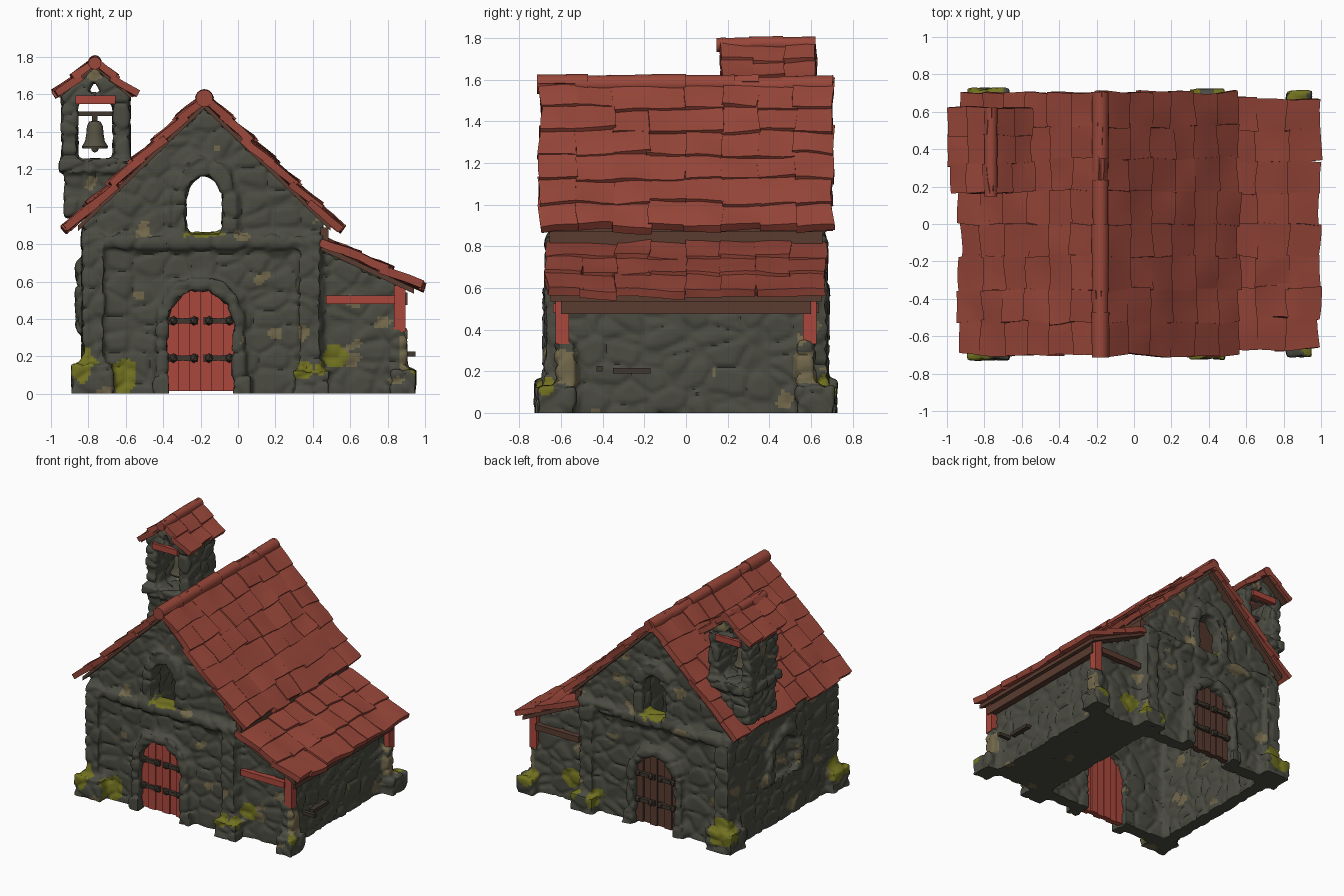
import bpy, bmesh, math, random
from mathutils import Matrix, Vector, noise

if "Cube" in bpy.data.objects:
    bpy.data.objects.remove(bpy.data.objects["Cube"])

random.seed(4)

def mat(name, r, g, b):
    m = bpy.data.materials.new(name)
    m.diffuse_color = (r, g, b, 1)
    m.use_nodes = True
    m.node_tree.nodes["Principled BSDF"].inputs["Base Color"].default_value = m.diffuse_color
    return m

STONE = mat("grey_stone", 0.070, 0.071, 0.054)
PALE = mat("pale_stone", 0.165, 0.135, 0.070)
MOSS = mat("moss", 0.165, 0.165, 0.015)
TILE = mat("roof_red", 0.320, 0.063, 0.042)
RED = mat("red_wood", 0.400, 0.064, 0.045)
BROWN = mat("brown_wood", 0.100, 0.045, 0.030)
IRON = mat("dark_iron", 0.050, 0.038, 0.028)
BRONZE = mat("bell_bronze", 0.090, 0.080, 0.052)
CX = -0.18  # centre line of the main house
# moss patches: x, y, z, radius
PATCHES = [(-.85, -.69, .16, .09), (-.62, -.64, .10, .09), (.52, -.6, .20, .06), (.35, -.71, .13, .05),
           (-.80, .70, .15, .11), (-.85, -.60, .15, .07), (.55, .6, .18, .07), (.30, .69, .12, .07),
           (.46, -.68, .13, .05), (.46, .68, .13, .05), (.86, .69, .13, .07), (.94, -.66, .13, .04)]

# ---------- helpers ----------
def prism(bm, pts, a, b, axis='y'):
    """Extrude a 2D outline from a to b along the y or x axis."""
    place = (lambda p, d: (p[0], d, p[1])) if axis == 'y' else (lambda p, d: (d, p[0], p[1]))
    lo = [bm.verts.new(place(p, a)) for p in pts]
    hi = [bm.verts.new(place(p, b)) for p in pts]
    bm.faces.new(lo)
    bm.faces.new(hi[::-1])
    for i in range(len(pts)):
        j = (i + 1) % len(pts)
        bm.faces.new((lo[i], hi[i], hi[j], lo[j]))

def box(bm, x0, x1, y0, y1, z0, z1):
    prism(bm, [(x0, z0), (x1, z0), (x1, z1), (x0, z1)], y0, y1)

def arch(cx, half, z0, spring, top, n=12):
    arc = [(cx + half * math.cos(math.pi * i / n),
            spring + (top - spring) * math.sin(math.pi * i / n)) for i in range(n + 1)]
    return [(cx + half, z0)] + arc + [(cx - half, z0)]

def make(name, bm, material, angle=35):
    bmesh.ops.recalc_face_normals(bm, faces=bm.faces)
    me = bpy.data.meshes.new(name)
    bm.to_mesh(me)
    bm.free()
    ob = bpy.data.objects.new(name, me)
    bpy.context.collection.objects.link(ob)
    me.materials.append(material)
    finish(me, angle)
    return ob

def finish(me, angle):
    me.polygons.foreach_set("use_smooth", [True] * len(me.polygons))
    me.set_sharp_from_angle(angle=math.radians(angle))

def cells(co, scale):
    """Nearest stone centre and distance to the joint for irregular masonry."""
    p = Vector((co.x, co.y, co.z * 1.3)) * scale
    p += 0.2 * noise.noise_vector(p * 0.8)
    d, c = noise.voronoi(p)
    return d[1] - d[0], c[0]

def stone_colour(c, nz, scale):
    """0 grey, 1 pale, 2 moss."""
    if abs(c.x - CX) < 0.11 and 0.82 < c.z < 0.9 and nz > 0.5:
        return 2                                             # window sills
    wob = 0.03 * noise.noise(c * 14)
    if any((c - Vector(p[:3])).length < p[3] + wob for p in PATCHES):
        return 2
    if c.x > .865 and abs(c.y) > .5 and .14 < c.z + wob < .30:
        return 1                                             # post plinths
    _, cell = cells(c, scale * 1.6)
    pick = (math.sin(cell.dot(Vector((12.99, 78.23, 37.72)))) * 43758.5) % 1
    return 1 if pick > 0.965 else 0

def masonry(ob, voxel, cutter=None, scale=7.0):
    """Fuse the parts, cut the openings, then raise individual stones."""
    for i in range(2 if cutter else 1):
        r = ob.modifiers.new("fuse", 'REMESH')
        r.mode, r.voxel_size = 'VOXEL', voxel
        if cutter and i == 0:
            c = ob.modifiers.new("openings", 'BOOLEAN')
            c.object, c.operation, c.solver = cutter, 'DIFFERENCE', 'EXACT'
    s = ob.modifiers.new("soften", 'SMOOTH')
    s.factor, s.iterations = 0.5, 2
    dg = bpy.context.evaluated_depsgraph_get()
    me = bpy.data.meshes.new_from_object(ob.evaluated_get(dg))
    ob.modifiers.clear()
    ob.data = me
    me.materials.clear()
    for m in (STONE, PALE, MOSS):
        me.materials.append(m)
    normals = [v.normal.copy() for v in me.vertices]
    for v, n in zip(me.vertices, normals):
        t = min(1.0, cells(v.co, scale)[0] / 0.24)
        off = 0.014 * t * t * (3 - 2 * t) - 0.008 + 0.007 * noise.noise(v.co * 7)
        v.co += n * off
        v.co.z = 0.0 if v.co.z < 0.012 else v.co.z
    for f in me.polygons:
        f.material_index = stone_colour(f.center, f.normal.z, scale)
    finish(me, 60)

def slope(bm, top, end, y0, y1, rows, cols, thick=0.04, lift=0.020):
    """Overlapping hand-made tiles running down from top to end (x, z)."""
    a, b = Vector((top[0], 0, top[1])), Vector((end[0], 0, end[1]))
    u = (b - a).normalized()
    w = Vector((-u.z, 0, u.x)) if u.x > 0 else Vector((u.z, 0, -u.x))
    frame = Matrix((u, Vector((0, 1, 0)), w)).transposed().to_4x4()
    step, wid = (b - a).length / rows, (y1 - y0) / cols
    for r in range(rows):
        for c in range(cols):
            ln = step * 1.3
            p = a + u * (step * (r + 0.40) + random.uniform(-.014, .014)) + w * (lift + random.uniform(-.005, .005))
            p.y = y0 + wid * (c + 0.5)
            bmesh.ops.create_cube(bm, size=1, matrix=Matrix.Translation(p) @ frame
                @ Matrix.Rotation(-0.018 / ln, 4, 'Y') @ Matrix.Rotation(random.uniform(-.07, .07), 4, 'Z')
                @ Matrix.Rotation(random.uniform(-.06, .06), 4, 'X')
                @ Matrix.Diagonal((ln, wid * random.uniform(1.0, 1.08), thick, 1)))

def ridge(bm, x, z, radius, y0, y1, count):
    seg = (y1 - y0) / count
    for i in range(count):
        m = Matrix.Translation((x, y0 + seg * (i + .5), z + random.uniform(-.006, .006))) @ Matrix.Rotation(math.pi / 2, 4, 'X')
        r = radius * random.uniform(.93, 1.05)
        bmesh.ops.create_cone(bm, cap_ends=True, segments=14, radius1=r, radius2=r * .94, depth=seg * 1.04, matrix=m)

def sheet(bm, p, q, y0, y1, t=0.03):
    prism(bm, [p, q, (q[0], q[1] - t), (p[0], p[1] - t)], y0, y1)

# ---------- cutter: doorways, gable windows, belfry holes, side niche ----------
bm = bmesh.new()
prism(bm, arch(-0.2, 0.175, -0.1, 0.38, 0.555), -1, 1)
prism(bm, arch(CX, 0.10, 0.86, 1.02, 1.17), -1, 1)
prism(bm, [(-0.81, 1.605), (-0.72, 1.605), (-0.765, 1.68)], 0, 1)
prism(bm, arch(0, 0.14, 0.34, 0.5, 0.64), -1, -0.78, 'x')
cutter = make("opening_cutter", bm, STONE)
cutter.hide_render = True

# ---------- stone house ----------
bm = bmesh.new()
gable = [(CX - .65, 0), (CX + .63, 0), (CX + .63, .925), (CX, 1.53), (CX - .65, .91)]
for s in (-1, 1):
    def end_box(x0, x1, ya, yb, z0, z1):
        box(bm, x0, x1, min(s * ya, s * yb), max(s * ya, s * yb), z0, z1)
    prism(bm, gable, s * .54, s * .63)
    end_box(-.835, .455, .58, .672, .775, .845)              # ledge
    for x in (-.83, .33):
        end_box(x, x + .11, .55, .675, 0, .82)               # corner piers
    end_box(-.885, -.67, .53, .725, 0, .16)                  # footing blocks
    end_box(.30, .48, .55, .72, 0, .12)
    end_box(-.46, -.37, .58, .69, 0, .09)
    end_box(-.03, .06, .58, .69, 0, .09)
    end_box(.815, .945, .53, .71, 0, .13)
    end_box(.81, .90, .53, .625, 0, .35)                     # post plinths
    prism(bm, arch(-0.2, .235, 0, .38, .63) + arch(-0.2, .15, 0, .38, .53)[::-1], s * .57, s * .685)
    prism(bm, arch(CX, .17, .87, 1.02, 1.27) + arch(CX, .07, .87, 1.02, 1.14)[::-1], s * .57, s * .66)
box(bm, -.83, -.73, -.6, .6, 0, .91)
box(bm, .36, .45, -.6, .6, 0, .92)
prism(bm, arch(0, .21, .33, .5, .71) + arch(0, .11, .33, .5, .61)[::-1], -.865, -.78, 'x')
prism(bm, [(.40, 0), (.845, 0), (.845, .58), (.40, .78)], -.6, .6)    # lean-to
masonry(make("stone_house", bm, STONE), 0.015, cutter)

# ---------- bell tower ----------
bm = bmesh.new()
box(bm, -.925, -.60, .22, .56, .94, 1.22)
box(bm, -.955, -.57, .19, .59, 1.185, 1.25)
box(bm, -.94, -.86, .22, .56, 1.2, 1.61)
box(bm, -.665, -.58, .22, .56, 1.2, 1.61)
for y in (.22, .50):
    prism(bm, [(-.94, 1.56), (-.58, 1.56), (-.58, 1.60), (-.765, 1.745), (-.94, 1.60)], y, y + .06)
masonry(make("bell_tower", bm, STONE), 0.012, cutter, 8)
bpy.data.objects.remove(cutter)

# ---------- roofs ----------
bm = bmesh.new()
for s in (-1, 1):
    sheet(bm, (CX, 1.555), (CX + s * .675, .90), -.675, .675)
    sheet(bm, (-.765, 1.76), (-.765 + s * .19, 1.60), .185, .605, .02)
sheet(bm, (.44, .80), (.94, .565), -.65, .65)
box(bm, .855, .905, -.6, .6, .475, .54)                  # eave beam of the lean-to
box(bm, .44, .485, -.655, .655, .79, .89)                # eave board of the main roof
box(bm, .47, .84, .55, .64, .48, .525)                   # back tie beam
make("roof_boards_and_beams", bm, BROWN)

def roof(name, slopes):
    bm = bmesh.new()
    for args in slopes:
        slope(bm, *args)
    bmesh.ops.subdivide_edges(bm, edges=bm.edges[:], cuts=2, use_grid_fill=True)
    for v in bm.verts:
        v.co += 0.014 * noise.noise_vector(v.co * 6)
    make(name, bm, TILE, 40)

roof("main_roof_tiles", [((CX, 1.56), (CX - .72, .865), -.70, .70, 6, 8),
                         ((CX, 1.56), (CX + .705, .87), -.70, .70, 6, 8)])
roof("lean_to_roof_tiles", [((.46, .80), (.965, .56), -.67, .67, 3, 8, .04, .014)])
roof("tower_roof_tiles", [((-.765, 1.755), (-.96, 1.59), .17, .62, 2, 3, .038, .014),
                          ((-.765, 1.755), (-.565, 1.59), .17, .62, 2, 3, .038, .014)])
bm = bmesh.new()
ridge(bm, CX, 1.575, .047, -.71, .70, 6)
ridge(bm, -.765, 1.772, .036, .15, .62, 3)
make("ridge_tiles", bm, TILE)

# ---------- red timber ----------
bm = bmesh.new()
for y in (-.595, .595):
    box(bm, .835, .895, y - .032, y + .032, .33, .58)
box(bm, .47, .84, -.64, -.55, .48, .525)
for y in (.215, .565):
    box(bm, -.87, -.655, y - .02, y + .02, 1.55, 1.595)
make("red_posts_and_beams", bm, RED)

# ---------- doors: planks under the arch, iron straps and studs ----------
def door(name, s, material):
    bm, n = bmesh.new(), 6
    top = lambda x: .38 + .18 * math.sqrt(max(0, 1 - ((x + .2) / .181) ** 2))
    for i in range(n):
        a, b = -.38 + .06 * i, -.38 + .06 * (i + 1)
        xs = [b + (a - b) * k / 4 for k in range(5)]
        d = .622 + .012 * (i % 2) + random.uniform(0, .006)
        prism(bm, [(a, .015), (b, .015)] + [(x, top(x)) for x in xs], s * (d - .045), s * d)
    make(name + "_planks", bm, material)
    bm = bmesh.new()
    for z in (.19, .39):
        for x0, x1 in ((-.375, -.215), (-.185, -.025)):
            ya, yb = sorted((s * .63, s * .655))
            prism(bm, [(x0, z - .02), (x0 + .08, z - .013), (x1, z - .02),
                       (x1, z + .02), (x0 + .08, z + .013), (x0, z + .02)], ya, yb)
            for x in (x0 + .03, x1 - .02):
                bmesh.ops.create_icosphere(bm, subdivisions=1, radius=.026, matrix=Matrix.Translation((x, s * .648, z)))
    make(name + "_straps", bm, IRON)

door("front_door", -1, RED)
door("back_door", 1, BROWN)

# ---------- bell and its bar ----------
bm = bmesh.new()
profile = [(0, 1.462), (.03, 1.455), (.043, 1.43), (.046, 1.39), (.053, 1.35), (.07, 1.322), (.066, 1.31), (0, 1.325)]
ring = [bm.verts.new((r, 0, z)) for r, z in profile]
edges = [bm.edges.new(e) for e in zip(ring, ring[1:])]
bmesh.ops.spin(bm, geom=ring + edges, cent=(0, 0, 0), axis=(0, 0, 1), angle=2 * math.pi, steps=16)
bmesh.ops.remove_doubles(bm, verts=bm.verts, dist=.0005)
bmesh.ops.create_icosphere(bm, subdivisions=2, radius=.02, matrix=Matrix.Translation((0, 0, 1.31)))
bmesh.ops.translate(bm, verts=bm.verts, vec=(-.765, .39, 0))
make("bell", bm, BRONZE)
bm = bmesh.new()
box(bm, -.88, -.65, .375, .405, 1.485, 1.51)
box(bm, -.78, -.75, .38, .40, 1.44, 1.5)
box(bm, .84, .95, -.43, -.40, .20, .225)                 # loose pegs in the lean-to wall
box(bm, .84, .89, -.35, -.17, .19, .215)
make("bell_bar_and_pegs", bm, IRON)
